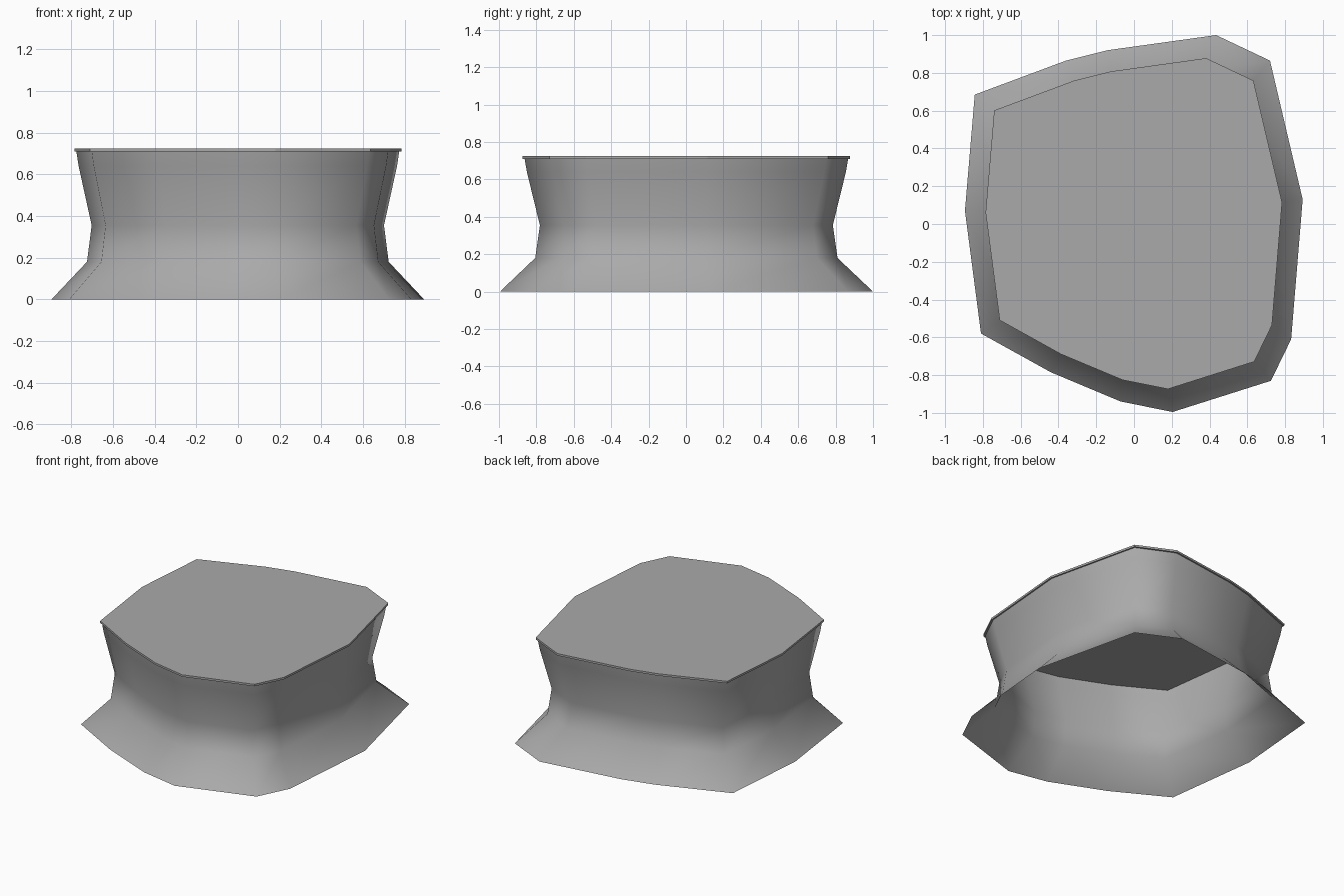
import bpy
import bmesh

cube = bpy.data.objects.get("Cube")
if cube:
    bpy.data.objects.remove(cube, do_unlink=True)

# Single stone grey
stone = bpy.data.materials.new("stone_grey")
stone.use_nodes = True
GREY = (0.4, 0.4, 0.4, 1)
stone.diffuse_color = GREY
stone.node_tree.nodes["Principled BSDF"].inputs["Base Color"].default_value = GREY

# Irregular footprint, counter-clockwise
OUTLINE = [(0.893, 0.13), (0.72, 0.865), (0.435, 1.0), (-0.14, 0.92),
           (-0.36, 0.865), (-0.843, 0.685), (-0.895, 0.07), (-0.81, -0.58),
           (-0.44, -0.785), (-0.07, -0.94), (0.205, -0.995), (0.725, -0.83),
           (0.832, -0.61)]


def loft(name, levels, capped, smooth):
    """Bridge scaled copies of the footprint; levels are (height, scale)."""
    bm = bmesh.new()
    rings = [[bm.verts.new((x * s, y * s, z)) for x, y in OUTLINE]
             for z, s in levels]
    n = len(OUTLINE)
    for low, high in zip(rings, rings[1:]):
        for i in range(n):
            j = (i + 1) % n
            bm.faces.new((low[i], low[j], high[j], high[i]))
    if capped:
        bm.faces.new(rings[0][::-1])
        bm.faces.new(rings[-1])
    for face in bm.faces:
        face.smooth = smooth
    mesh = bpy.data.meshes.new(name)
    bm.to_mesh(mesh)
    bm.free()
    mesh.materials.append(stone)
    obj = bpy.data.objects.new(name, mesh)
    bpy.context.collection.objects.link(obj)
    return obj


# Flared, waisted wall, open underneath
loft("flared_wall",
     [(0, 1), (0.18, 0.81), (0.355, 0.785), (0.64, 0.855), (0.71, 0.867)],
     capped=False, smooth=True)

# Thin slab closing the top with a slight overhang
loft("top_slab", [(0.71, 0.878), (0.724, 0.878)], capped=True, smooth=False)
